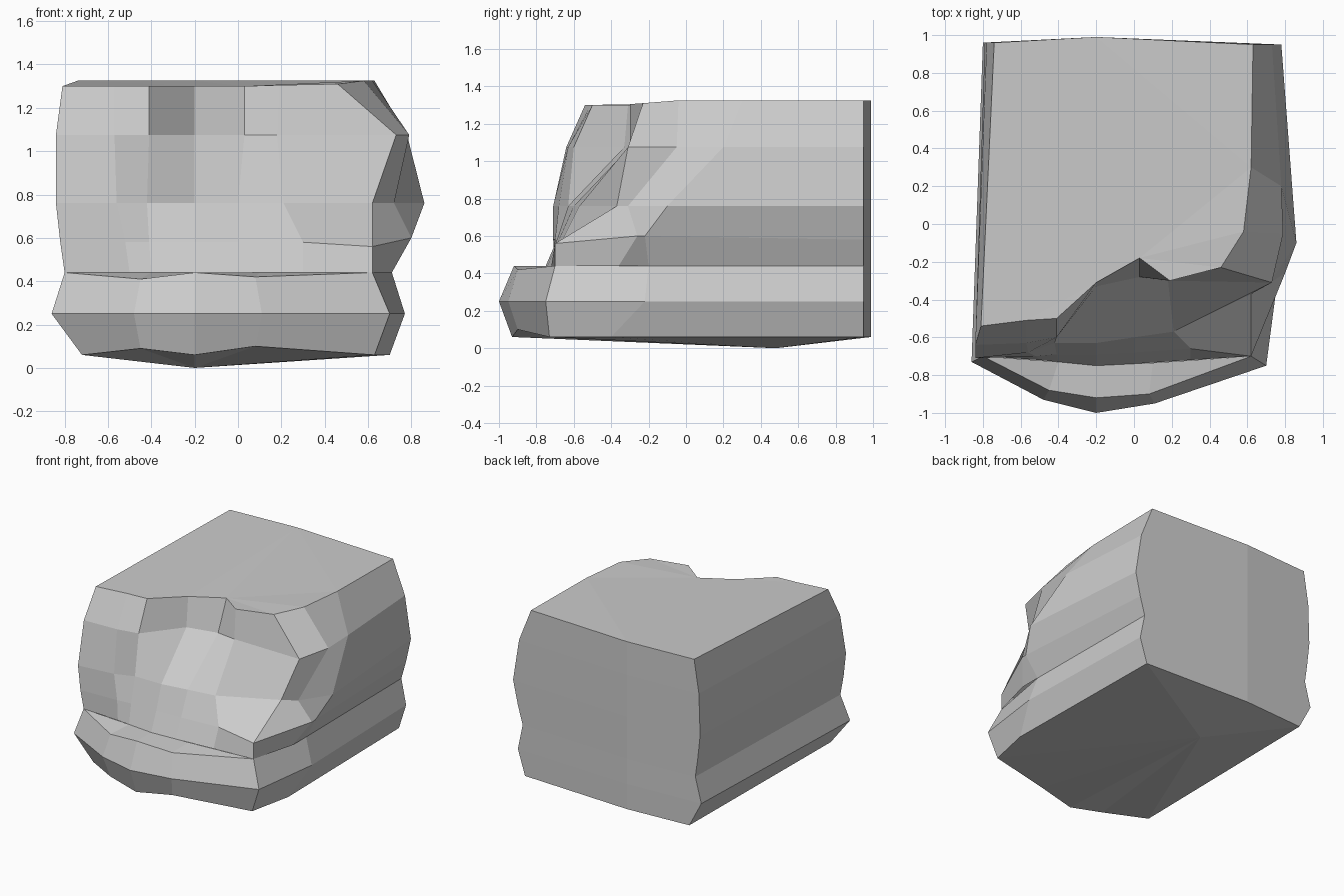
import bpy, bmesh

if "Cube" in bpy.data.objects:
    bpy.data.objects.remove(bpy.data.objects["Cube"])


def loft(name, rings, bottom=None, cap_top=False):
    """Skin a stack of outlines; each is (z, front points, back left x, back right x)."""
    bm = bmesh.new()
    loops = []
    for z, front, left, right in rings:
        outline = list(front) + [(right, .95), (-.2, .99), (left, .96)]
        loops.append([bm.verts.new(p if len(p) == 3 else (p[0], p[1], z))
                      for p in outline])
    n = len(loops[0])
    for a, b in zip(loops, loops[1:]):
        for i in range(n):
            j = (i + 1) % n
            bm.faces.new((a[i], a[j], b[j], b[i]))
    if bottom:
        c = bm.verts.new(bottom)
        for i in range(n):
            bm.faces.new((c, loops[0][(i + 1) % n], loops[0][i]))
    if cap_top:
        bm.faces.new(loops[-1])
    bmesh.ops.remove_doubles(bm, verts=bm.verts, dist=.002)
    bmesh.ops.triangulate(bm, faces=[f for f in bm.faces if len(f.verts) > 4])
    bmesh.ops.recalc_face_normals(bm, faces=bm.faces)
    mesh = bpy.data.meshes.new(name)
    bm.to_mesh(mesh)
    bm.free()
    ob = bpy.data.objects.new(name, mesh)
    bpy.context.collection.objects.link(ob)
    return ob


# Base with the jutting front ledge, ending on the inner edge of the ledge
loft("rock_base_ledge", [
    (.06, [(-.72, -.70), (-.45, -.88, .09), (-.2, -.93), (.08, -.90, .10),
           (.63, -.73), (.70, -.40)], -.70, .68),
    (.25, [(-.86, -.73), (-.48, -.93), (-.2, -1.0), (.11, -.95),
           (.70, -.75), (.77, -.22)], -.80, .74),
    (.44, [(-.80, -.70), (-.45, -.88, .41), (-.2, -.92), (.08, -.90, .42),
           (.62, -.70), (.71, -.20)], -.75, .70),
    (.44, [(-.80, -.70), (-.4, -.73), (-.2, -.75), (.10, -.735),
           (.62, -.70), (.71, -.20)], -.75, .70),
], bottom=(-.2, .48, 0))

# Upper cliff with the notched face and flat top
loft("rock_upper_cliff", [
    (.44, [(-.80, -.70), (-.5, -.72), (-.4, -.73), (-.2, -.75), (0, -.74),
           (.3, -.72), (.62, -.70), (.71, -.36), (.71, -.20)], -.75, .70),
    (.58, [(-.82, -.71), (-.52, -.70), (-.41, -.69), (-.2, -.69), (0, -.68),
           (.3, -.66), (.62, -.70, .56), (.80, -.26, .6), (.80, -.22, .6)],
     -.77, .74),
    (.76, [(-.84, -.71), (-.56, -.68), (-.42, -.63), (-.2, -.63), (0, -.60),
           (.21, -.57), (.62, -.37), (.72, -.31), (.86, -.10)], -.79, .78),
    (1.075, [(-.84, -.64), (-.57, -.63), (-.41, -.60), (-.2, -.33), (.03, -.28),
             (.18, -.30), (.73, -.31), (.79, -.05), (.78, .20)], -.78, .73),
    (1.325, [(-.81, -.54, 1.3), (-.57, -.51, 1.3), (-.41, -.50, 1.3),
             (-.2, -.31, 1.3), (.03, -.18, 1.3), (.19, -.30, 1.305),
             (.46, -.23, 1.31), (.58, -.04), (.62, .30)], -.74, .63),
], cap_top=True)
